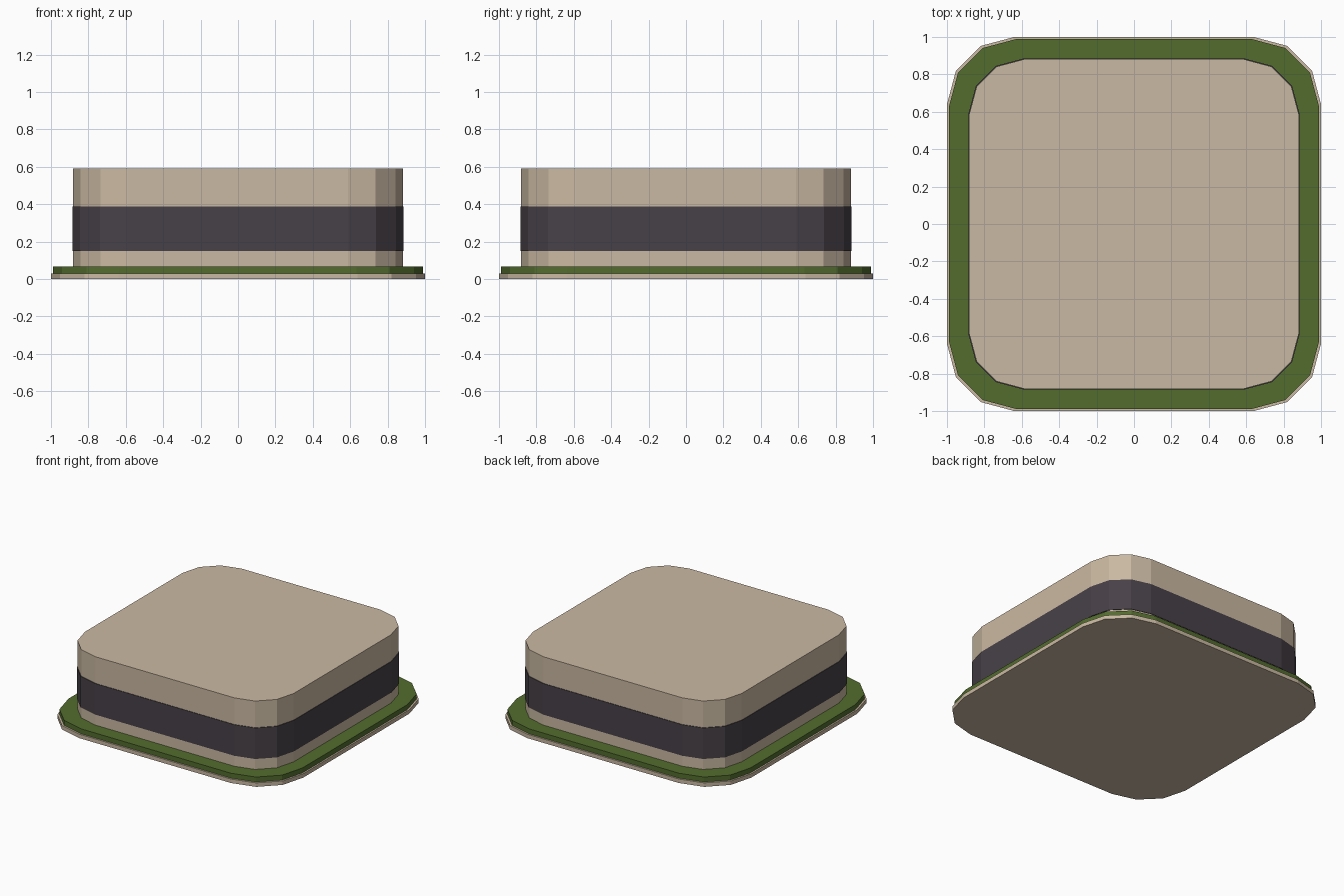
import bpy
import bmesh
from math import cos, sin, radians

cube = bpy.data.objects.get("Cube")
if cube:
    bpy.data.objects.remove(cube, do_unlink=True)


def make_material(name, rgb):
    mat = bpy.data.materials.new(name)
    mat.use_nodes = True
    color = (*rgb, 1.0)
    mat.diffuse_color = color
    mat.node_tree.nodes["Principled BSDF"].inputs["Base Color"].default_value = color
    return mat


tan = make_material("warm tan", (0.59, 0.485, 0.36))
green = make_material("moss green", (0.085, 0.15, 0.027))
charcoal = make_material("charcoal", (0.064, 0.053, 0.064))


def rounded_slab(name, half, radius, bottom, top, mat):
    """Square slab with three flat facets on each rounded corner."""
    bm = bmesh.new()
    center = half - radius
    outline = []
    for quarter, (sx, sy) in enumerate([(1, 1), (-1, 1), (-1, -1), (1, -1)]):
        for step in range(4):
            angle = radians(quarter * 90 + step * 30)
            outline.append(bm.verts.new((sx * center + radius * cos(angle),
                                         sy * center + radius * sin(angle), bottom)))
    base = bm.faces.new(outline)
    extruded = bmesh.ops.extrude_face_region(bm, geom=[base], use_keep_orig=True)
    upper = [v for v in extruded["geom"] if isinstance(v, bmesh.types.BMVert)]
    bmesh.ops.translate(bm, verts=upper, vec=(0, 0, top - bottom))
    bmesh.ops.recalc_face_normals(bm, faces=bm.faces)
    mesh = bpy.data.meshes.new(name)
    bm.to_mesh(mesh)
    bm.free()
    mesh.materials.append(mat)
    obj = bpy.data.objects.new(name, mesh)
    bpy.context.collection.objects.link(obj)
    return obj


# Stepped footing: paving edge with a lawn strip on top
rounded_slab("paving_base", 1.0, 0.36, 0.0, 0.03, tan)
rounded_slab("lawn_strip", 0.988, 0.355, 0.03, 0.068, green)

# Main block, wrapped by a slightly proud dark band
rounded_slab("main_block", 0.881, 0.294, 0.068, 0.59, tan)
rounded_slab("dark_band", 0.885, 0.295, 0.15, 0.387, charcoal)
